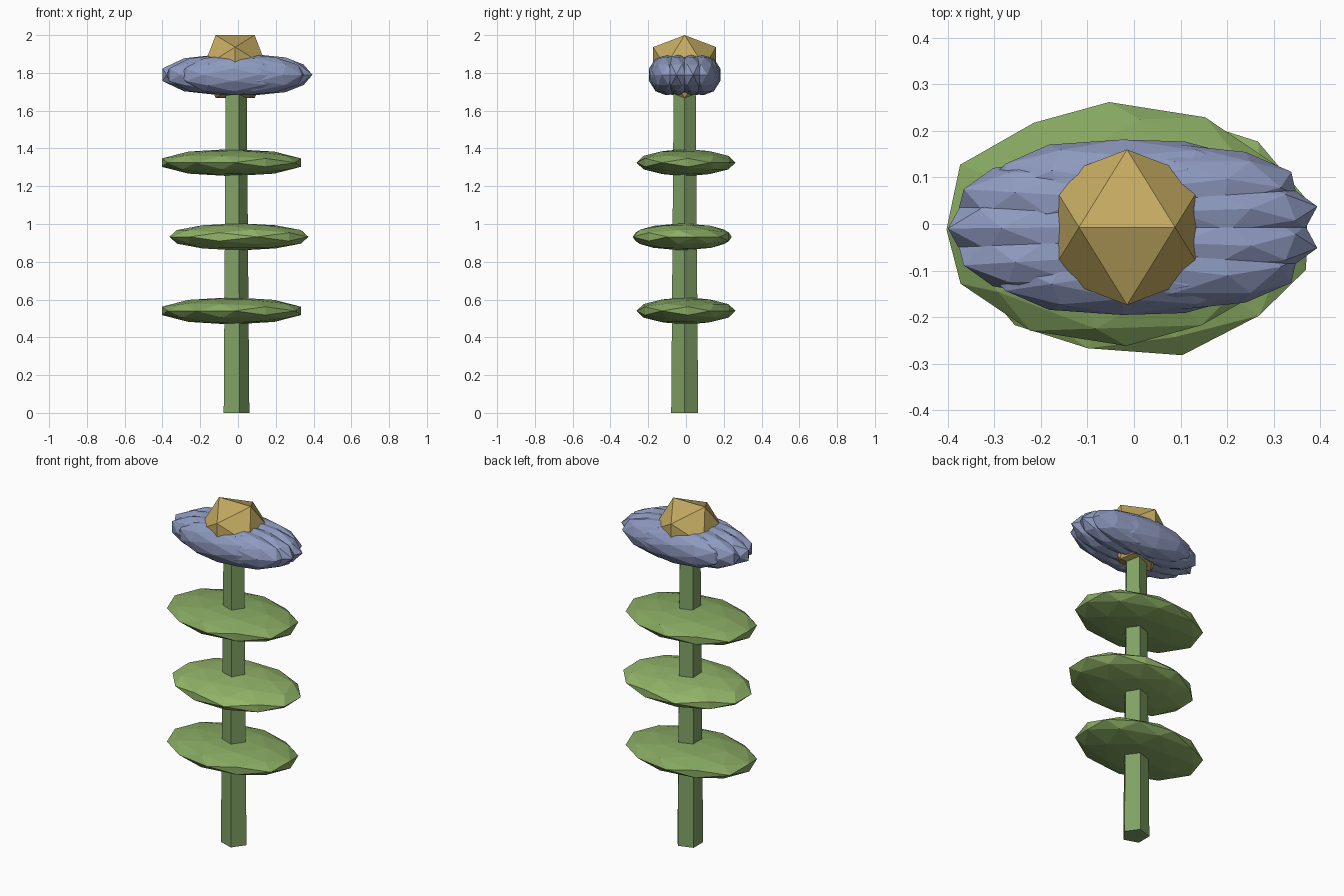
import bpy, bmesh, math
from mathutils import Matrix

if "Cube" in bpy.data.objects:
    bpy.data.objects.remove(bpy.data.objects["Cube"])


def material(name, rgb):
    m = bpy.data.materials.new(name)
    m.diffuse_color = (*rgb, 1)
    m.use_nodes = True
    m.node_tree.nodes["Principled BSDF"].inputs["Base Color"].default_value = m.diffuse_color
    return m


def finish(bm, name, mat):
    me = bpy.data.meshes.new(name)
    bm.to_mesh(me)
    bm.free()
    me.materials.append(mat)
    ob = bpy.data.objects.new(name, me)
    bpy.context.collection.objects.link(ob)
    return ob


def blob(name, mat, loc, half, spin=0.0, level=2):
    """Faceted ball, edge-up, spun about z, then stretched to the half sizes."""
    bm = bmesh.new()
    bmesh.ops.create_icosphere(bm, subdivisions=level, radius=1)
    turn = Matrix.Rotation(math.radians(spin), 4, 'Z') @ \
        Matrix.Rotation(math.radians(-31.717), 4, 'Y')
    bmesh.ops.transform(bm, matrix=turn, verts=bm.verts)
    size = [half[i] / max(v.co[i] for v in bm.verts) for i in range(3)]
    bmesh.ops.scale(bm, vec=size, verts=bm.verts)
    ob = finish(bm, name, mat)
    ob.location = loc
    return ob


stem_green = material("stem_green", (0.22, 0.36, 0.13))
leaf_green = material("leaf_green", (0.24, 0.39, 0.12))
leaf_light = material("leaf_light", (0.29, 0.46, 0.14))
petal_blue = material("petal_blue", (0.27, 0.32, 0.52))
gold = material("gold", (0.55, 0.40, 0.12))

CX, CY = -0.015, -0.007

# Five-sided tapered stem with a corner on +x
bm = bmesh.new()
bmesh.ops.create_cone(bm, cap_ends=True, segments=5,
                      radius1=0.075, radius2=0.061, depth=1.76)
bmesh.ops.rotate(bm, matrix=Matrix.Rotation(-math.pi / 2, 3, 'Z'), verts=bm.verts)
if max(v.co.x for v in bm.verts) < -min(v.co.x for v in bm.verts):
    bmesh.ops.rotate(bm, matrix=Matrix.Rotation(math.pi, 3, 'Z'), verts=bm.verts)
stem = finish(bm, "stem", stem_green)
stem.location = (CX, CY, 0.88)

# Three flat leaves, shifted alternately
leaves = [(-0.035, 0.0, 0.54, 61, leaf_green),
          (0.005, -0.02, 0.932, 15, leaf_light),
          (-0.035, 0.0, 1.325, 61, leaf_green)]
for i, (x, y, z, spin, mat) in enumerate(leaves):
    blob(f"leaf_{i + 1}", mat, (x, y, z), (0.368, 0.262, 0.072), spin)

# Ring of nine overlapping long petals
COUNT = 9
for i in range(COUNT):
    a = math.radians(20 + 360 * i / COUNT)
    a = math.atan2(math.sin(a), math.cos(a))
    blob(f"petal_{i + 1}", petal_blue,
         (0.1 * math.cos(a), CY + 0.1 * math.sin(a), 1.79),
         (0.3, 0.09, 0.108), math.degrees(a) / 3)

# Golden flower centre
blob("flower_centre", gold, (CX, CY, 1.833), (0.167, 0.167, 0.167), level=1)
